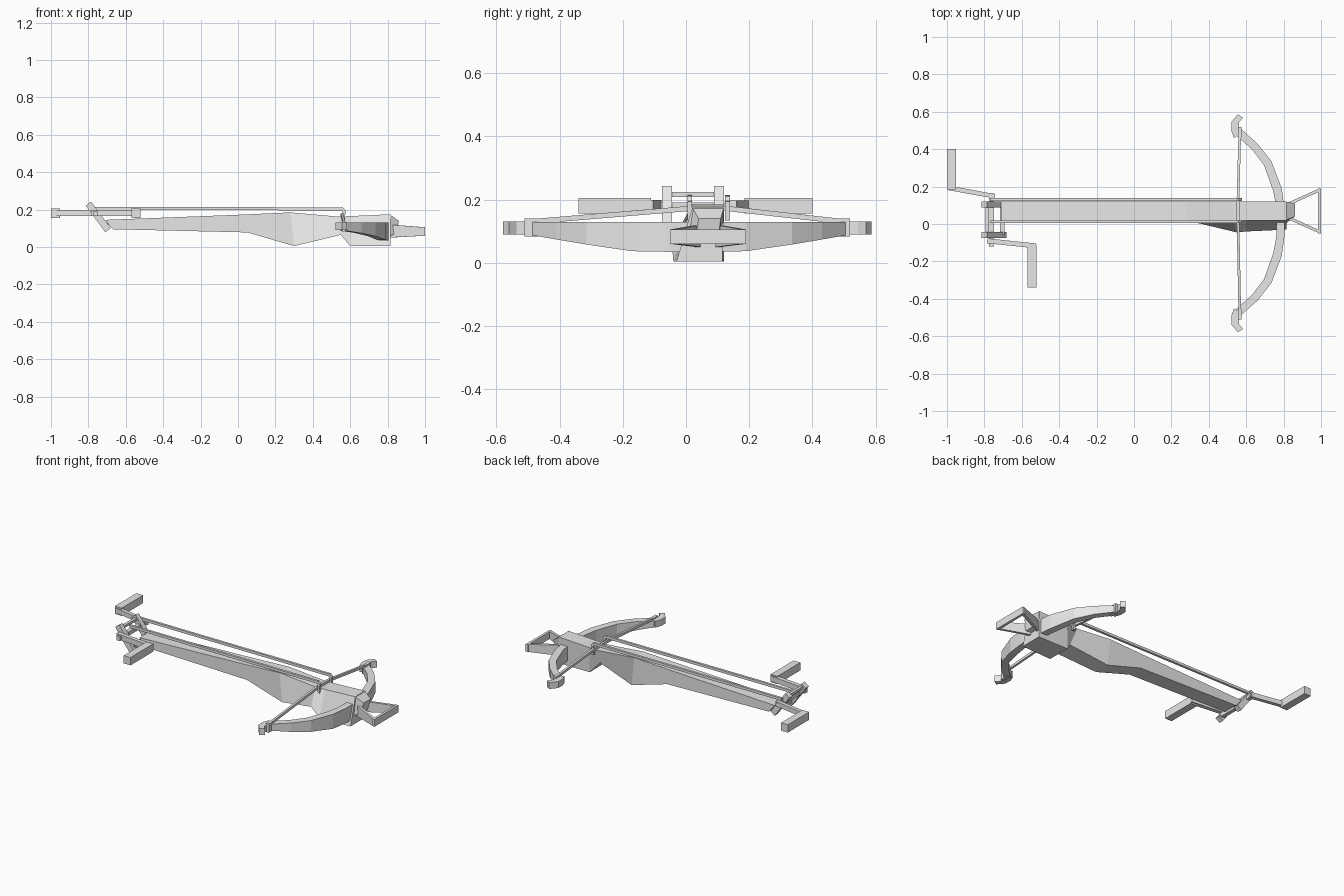
import bpy, bmesh
from mathutils import Vector

grey = bpy.data.materials.new("plain grey")
grey.diffuse_color = (0.8, 0.8, 0.8, 1)


def loft(name, rings):
    """Join matching rings of points into one closed, flat-shaded solid."""
    bm = bmesh.new()
    loops = [[bm.verts.new(p) for p in ring] for ring in rings]
    n = len(rings[0])
    for a, b in zip(loops, loops[1:]):
        for i in range(n):
            j = (i + 1) % n
            bm.faces.new((a[i], a[j], b[j], b[i]))
    bm.faces.new(loops[0][::-1])
    bm.faces.new(loops[-1])
    bmesh.ops.recalc_face_normals(bm, faces=bm.faces)
    mesh = bpy.data.meshes.new(name)
    bm.to_mesh(mesh)
    bm.free()
    mesh.materials.append(grey)
    obj = bpy.data.objects.new(name, mesh)
    bpy.context.collection.objects.link(obj)
    return obj


def bar(name, p, q, width, height, up=(0, 0, 1), end_height=None):
    """Rectangular bar from p to q, optionally tapering in height."""
    p, q, up = Vector(p), Vector(q), Vector(up)
    side = (q - p).cross(up).normalized()
    up = side.cross(q - p).normalized()
    rings = []
    for c, h in ((p, height), (q, end_height or height)):
        rings.append([c + side * sx * width / 2 + up * sz * h / 2
                      for sx, sz in ((-1, -1), (1, -1), (1, 1), (-1, 1))])
    return loft(name, rings)


def section(xt, zt, xb, zb, t0, t1, b0, b1):
    return [(xb, b0, zb), (xb, b1, zb), (xt, t1, zt), (xt, t0, zt)]


# Stock: long tiller with a keel, a pinched waist and a deep fore block
loft("stock", [
    section(-0.71, 0.145, -0.67, 0.095, 0.02, 0.12, 0.02, 0.12),
    section(0.02, 0.173, 0.05, 0.078, 0.02, 0.12, 0.02, 0.12),
    section(0.28, 0.185, 0.30, 0.005, 0.02, 0.12, 0.015, 0.12),
    section(0.53, 0.163, 0.55, 0.065, 0.02, 0.12, -0.045, 0.08),
    section(0.60, 0.165, 0.60, 0.005, 0.02, 0.12, -0.04, 0.115),
    section(0.815, 0.175, 0.815, 0.005, 0.02, 0.12, -0.03, 0.115),
])
loft("nose", [
    section(0.81, 0.175, 0.81, 0.06, 0.02, 0.12, 0.0, 0.11),
    section(0.86, 0.14, 0.845, 0.07, 0.04, 0.11, 0.03, 0.10),
])

# Bow: curved limb, deepest in the middle, mirrored about its centre line
BOW_Y = 0.01
half = [  # outer x, outer y, inner x, inner y, bottom z
    (0.805, 0.07, 0.762, 0.07, 0.035),
    (0.79, 0.18, 0.745, 0.165, 0.037),
    (0.735, 0.325, 0.695, 0.305, 0.058),
    (0.66, 0.42, 0.63, 0.39, 0.074),
    (0.57, 0.50, 0.545, 0.465, 0.088)]
limbs = [(s, p) for s, ps in ((-1, half[::-1]), (1, half)) for p in ps]
loft("bow", [[(ox, BOW_Y + s * oy, zb), (ix, BOW_Y + s * iy, zb),
              (ix, BOW_Y + s * iy, 0.13), (ox, BOW_Y + s * oy, 0.13)]
             for s, (ox, oy, ix, iy, zb) in limbs])

# Hooked tips, string loops and the two halves of the string
tip = [(0.575, 0.485, 0.535, 0.455), (0.56, 0.515, 0.52, 0.495),
       (0.562, 0.54, 0.52, 0.54), (0.582, 0.565, 0.555, 0.583)]
for s, side in ((-1, "right"), (1, "left")):
    def place(x, y, z):
        return (x, 0.004 + s * y, z)
    loft(side + "_bow_tip", [[place(a, b, 0.09), place(c, d, 0.09),
                              place(c, d, 0.131), place(a, b, 0.131)]
                             for a, b, c, d in tip])
    bar(side + "_string_loop", place(0.565, 0.455, 0.112),
        place(0.565, 0.515, 0.112), 0.02, 0.056)
    bar(side + "_string", place(0.566, 0.50, 0.13),
        (0.556, 0.07 + s * 0.06, 0.172), 0.014, 0.016)
bar("string_middle", (0.556, 0.0, 0.172), (0.556, 0.14, 0.172), 0.014, 0.016)

# Stirrup: two splayed bars and a foot bar
for s, side in ((-1, "right"), (1, "left")):
    bar(side + "_stirrup_bar", (0.81, 0.07 + s * 0.03, 0.085),
        (0.992, 0.07 + s * 0.112, 0.083), 0.016, 0.07, end_height=0.046)
bar("stirrup_foot", (0.991, -0.05, 0.083), (0.991, 0.19, 0.083), 0.016, 0.046)

# Windlass: draw rods with a down-turned hook
for y, side in ((0.012, "right"), (0.131, "left")):
    bar(side + "_draw_rod", (-0.77, y, 0.206), (0.56, y, 0.204), 0.015, 0.016)
    bar(side + "_rod_bend", (0.552, y, 0.208), (0.571, y, 0.19), 0.015, 0.015)
    bar(side + "_rod_hook", (0.567, y, 0.196), (0.564, y, 0.135), 0.015, 0.015,
        up=(1, 0, 0))

# Windlass: slanted posts, axle and cross bars
for y, side in ((-0.06, "right"), (0.104, "left")):
    bar(side + "_post", (-0.80, y, 0.232), (-0.695, y, 0.09), 0.032, 0.036)
bar("axle", (-0.762, -0.12, 0.178), (-0.762, 0.165, 0.178), 0.025, 0.025)
bar("upper_cross_bar", (-0.785, -0.05, 0.217), (-0.785, 0.10, 0.217),
    0.018, 0.016)
bar("lower_cross_bar", (-0.705, -0.06, 0.115), (-0.705, 0.10, 0.115),
    0.025, 0.025)

# Cranks: opposed arms with square grips
bar("left_crank_arm", (-0.745, 0.148, 0.182), (-0.99, 0.193, 0.182), 0.024, 0.03)
bar("left_grip", (-0.975, 0.185, 0.181), (-0.975, 0.40, 0.181), 0.048, 0.05)
bar("right_crank_arm", (-0.785, -0.09, 0.182), (-0.525, -0.117, 0.182), 0.026, 0.034)
bar("right_grip", (-0.545, -0.34, 0.181), (-0.545, -0.11, 0.181), 0.048, 0.05)
